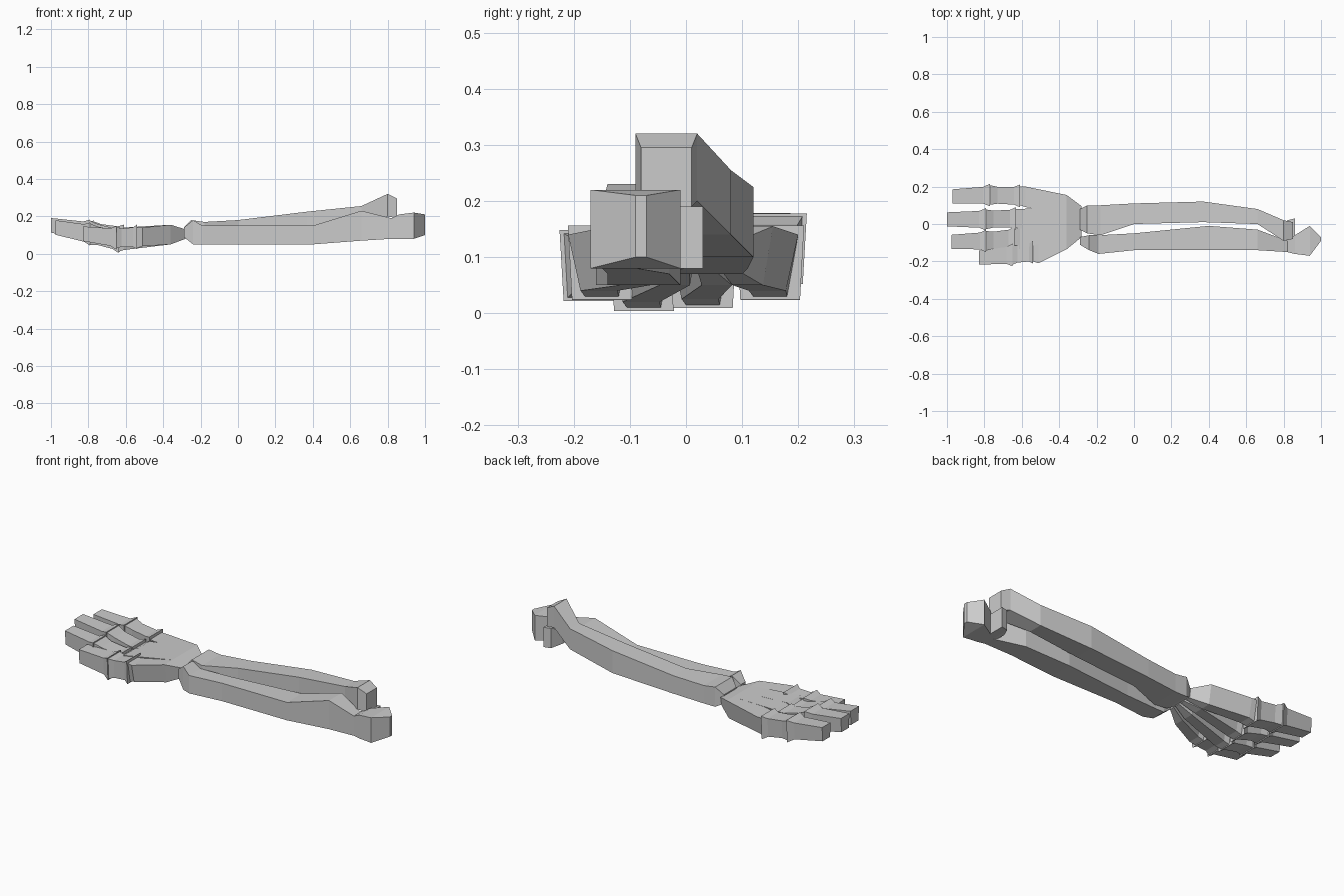
import bpy
import bmesh
from mathutils import Vector

default_cube = bpy.data.objects.get("Cube")
if default_cube:
    bpy.data.objects.remove(default_cube, do_unlink=True)

# One pale grey bone colour
bone_grey = bpy.data.materials.new("bone_grey")
bone_grey.use_nodes = True
bone_colour = (0.6, 0.6, 0.6, 1)
bone_grey.diffuse_color = bone_colour
bone_grey.node_tree.nodes["Principled BSDF"].inputs["Base Color"].default_value = bone_colour


def loft(name, stations, taper=0.0):
    """Join four-sided sections (x, y low, y high, z low, z high) into a closed bone.
    The taper narrows the underside of every section."""
    bm = bmesh.new()
    rings = []
    for x, y_low, y_high, z_low, z_high in stations:
        inset = (y_high - y_low) * taper
        corners = [(y_low + inset, z_low), (y_high - inset, z_low),
                   (y_high, z_high), (y_low, z_high)]
        rings.append([bm.verts.new((x, y, z)) for y, z in corners])
    for ring, following in zip(rings, rings[1:]):
        for side in range(len(ring)):
            after = (side + 1) % len(ring)
            bm.faces.new((ring[side], ring[after], following[after], following[side]))
    bm.faces.new(rings[0])
    bm.faces.new(rings[-1])
    bmesh.ops.recalc_face_normals(bm, faces=bm.faces)
    mesh = bpy.data.meshes.new(name)
    bm.to_mesh(mesh)
    bm.free()
    mesh.materials.append(bone_grey)
    bone = bpy.data.objects.new(name, mesh)
    bpy.context.collection.objects.link(bone)
    return bone


def finger_bone(name, start, end, width, height, shape):
    """Finger bone between two points; shape lists (fraction along, relative size)."""
    start, end = Vector(start), Vector(end)
    stations = []
    for along, size in shape:
        centre = start.lerp(end, along)
        half_width = width * size / 2
        half_height = height * size / 2
        stations.append((centre.x, centre.y - half_width, centre.y + half_width,
                         centre.z - half_height, centre.z + half_height))
    return loft(name, stations, taper=0.06)


# Long forearm bone with the elbow block at its end
loft("ulna", [
    (-0.29, -0.11, -0.07, 0.09, 0.14),
    (-0.24, -0.14, -0.06, 0.05, 0.18),
    (-0.19, -0.16, -0.06, 0.05, 0.15),
    (0, -0.14, -0.05, 0.05, 0.15),
    (0.4, -0.14, -0.01, 0.05, 0.15),
    (0.66, -0.14, -0.03, 0.07, 0.23),
    (0.82, -0.15, -0.09, 0.08, 0.19),
    (0.86, -0.16, -0.06, 0.08, 0.21),
    (0.94, -0.17, -0.01, 0.08, 0.22),
    (1, -0.09, -0.07, 0.1, 0.21),
])

# Small ledge beside the elbow block
loft("elbow_ledge", [
    (0.79, -0.11, -0.04, 0.09, 0.17),
    (0.82, -0.12, 0.02, 0.08, 0.19),
    (0.86, -0.12, 0.03, 0.08, 0.19),
])

# Second forearm bone, rising toward the elbow
loft("radius", [
    (-0.29, -0.03, 0.08, 0.09, 0.14),
    (-0.25, -0.05, 0.1, 0.07, 0.18),
    (-0.18, -0.06, 0.1, 0.07, 0.17),
    (0, 0, 0.11, 0.08, 0.18),
    (0.37, 0.01, 0.12, 0.1, 0.225),
    (0.66, 0, 0.08, 0.14, 0.255),
    (0.8, -0.09, 0.02, 0.2, 0.32),
    (0.85, -0.08, 0.01, 0.19, 0.295),
])

# Hand bones: each palm bone fans out from the wrist into two finger bones
proximal_shape = [(0, 1.1), (0.2, 0.86), (0.75, 0.82), (1, 0.95)]
distal_shape = [(0, 1.05), (0.18, 0.78), (1, 0.65)]
fingers = {
    "index": (0.07, 0.11, (-0.61, 0.15, 0.09), (-0.77, 0.155, 0.115), (-0.97, 0.148, 0.14)),
    "middle": (0.03, 0.055, (-0.63, 0.03, 0.075), (-0.79, 0.025, 0.12), (-1, 0.025, 0.152)),
    "ring": (-0.01, -0.02, (-0.64, -0.075, 0.07), (-0.79, -0.09, 0.105), (-0.975, -0.095, 0.14)),
    "little": (-0.05, -0.09, (-0.54, -0.15, 0.09), (-0.65, -0.165, 0.085), (-0.83, -0.18, 0.107)),
}
for name, (wrist_y, spread_y, base, knuckle, tip) in fingers.items():
    base_x, base_y, base_z = base
    loft(name + "_palm_bone", [
        (-0.28, wrist_y - 0.02, wrist_y + 0.025, 0.08, 0.13),
        (-0.36, spread_y - 0.045, spread_y + 0.045, 0.05, 0.155),
        (base_x + 0.03, base_y - 0.06, base_y + 0.05, base_z - 0.05, 0.14),
        (base_x, base_y - 0.05, base_y + 0.05, base_z - 0.06, base_z + 0.05),
    ], taper=0.2)
    finger_bone(name + "_proximal", base, knuckle, 0.11, 0.12, proximal_shape)
    finger_bone(name + "_distal", knuckle, tip, 0.115, 0.12, distal_shape)
